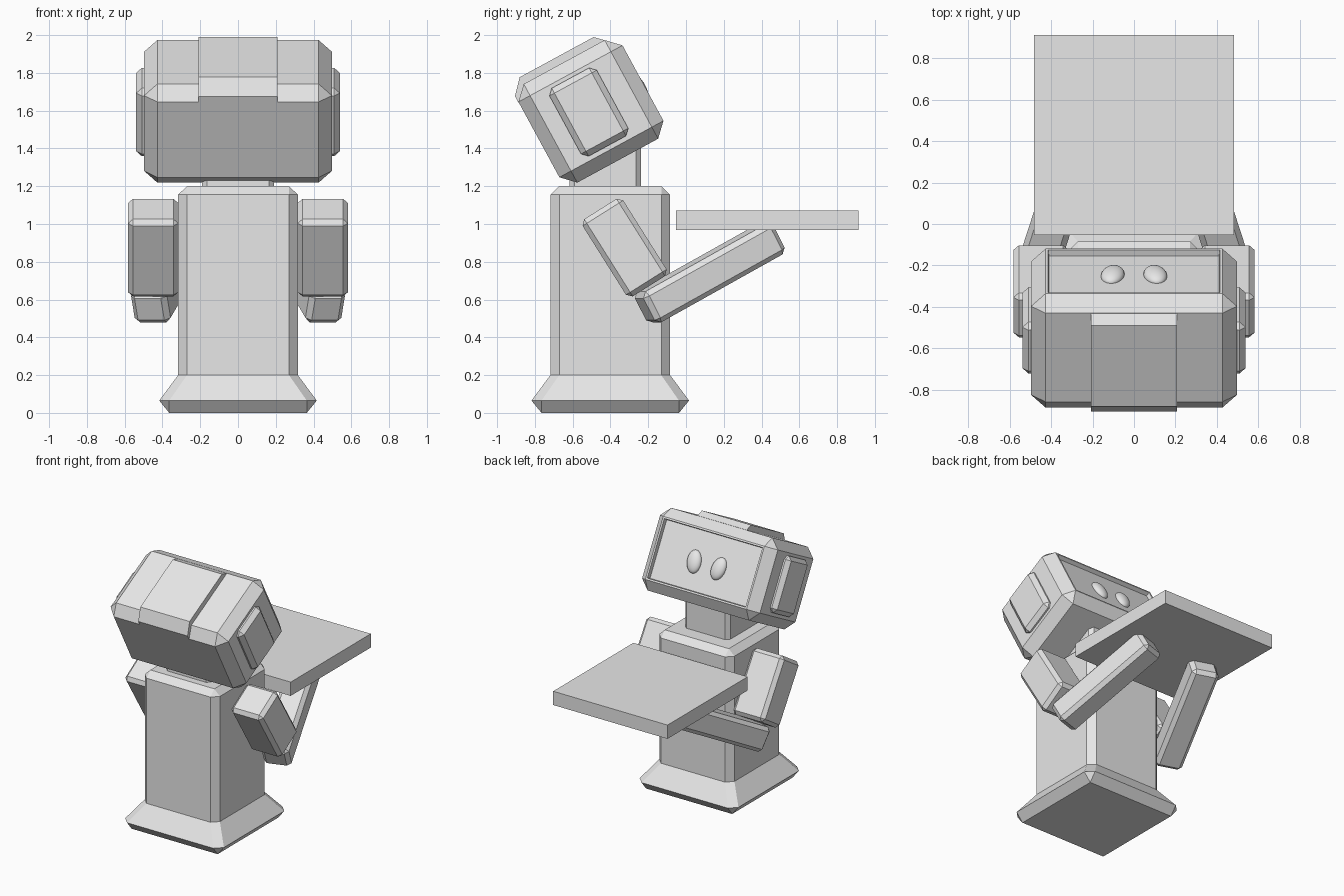
import bpy
import bmesh
from math import radians
from mathutils import Matrix, Vector

if "Cube" in bpy.data.objects:
    bpy.data.objects.remove(bpy.data.objects["Cube"], do_unlink=True)

grey = bpy.data.materials.new("plain grey")
grey.use_nodes = True
grey.diffuse_color = (0.8, 0.8, 0.8, 1)
grey.node_tree.nodes["Principled BSDF"].inputs["Base Color"].default_value = (0.8, 0.8, 0.8, 1)


def finish(name, bm, matrix=Matrix()):
    """Turn a bmesh into a named grey object."""
    bmesh.ops.transform(bm, matrix=matrix, verts=bm.verts)
    bmesh.ops.recalc_face_normals(bm, faces=bm.faces)
    mesh = bpy.data.meshes.new(name)
    bm.to_mesh(mesh)
    bm.free()
    mesh.materials.append(grey)
    obj = bpy.data.objects.new(name, mesh)
    bpy.context.collection.objects.link(obj)
    return obj


def box(size, centre=(0, 0, 0), bevel=0):
    """Box with optional single-step chamfers."""
    bm = bmesh.new()
    bmesh.ops.create_cube(bm, size=1)
    bmesh.ops.scale(bm, vec=size, verts=bm.verts)
    bmesh.ops.translate(bm, vec=centre, verts=bm.verts)
    if bevel:
        bmesh.ops.bevel(bm, geom=bm.edges[:], offset=bevel, segments=1,
                        profile=0.5, affect='EDGES')
    return bm


def tilt(degrees):
    return Matrix.Rotation(radians(degrees), 4, 'X')


def turn(degrees):
    return Matrix.Rotation(radians(degrees), 4, 'Z')


# Body with flared foot: stacked chamfered squares (half width, corner cut, height)
body_y = -0.401
rings = []
bm = bmesh.new()
for half, cut, z in ((0.364, 0, 0), (0.417, 0.053, 0.065), (0.317, 0.047, 0.2),
                     (0.317, 0.047, 1.155), (0.27, 0, 1.2)):
    inner = half - cut
    ring = []
    for sx, sy in ((1, 1), (-1, 1), (-1, -1), (1, -1)):
        pair = [(sx * half, sy * inner), (sx * inner, sy * half)]
        if sx * sy < 0:
            pair.reverse()
        ring += [bm.verts.new((x, y + body_y, z)) for x, y in pair]
    rings.append(ring)
for low, high in zip(rings, rings[1:]):
    for i in range(8):
        j = (i + 1) % 8
        bm.faces.new((low[i], low[j], high[j], high[i]))
bm.faces.new(rings[0])
bm.faces.new(rings[-1])
bmesh.ops.remove_doubles(bm, verts=bm.verts, dist=0.0005)
finish("body", bm)

finish("neck", box((0.38, 0.38, 0.35), (0, -0.427, 1.325), 0.027))

# Head, built upright and tilted back, with a sunken face panel
head_tilt = tilt(28.5)
bm = box((0.994, 0.627, 0.594), (0, 0.3195, 1.643), 0.07)
face = max(bm.faces, key=lambda f: f.normal.y * f.calc_area())
bmesh.ops.inset_individual(bm, faces=[face], thickness=0.018)
bmesh.ops.inset_individual(bm, faces=[face], thickness=0.005, depth=-0.03)
finish("head", bm, head_tilt)

# Raised band over the top of the head
profile = ((0.004, 1.865), (0.004, 1.905), (0.074, 1.982), (0.519, 1.982),
           (0.561, 1.941), (0.5, 1.9), (0.1, 1.9))
bm = bmesh.new()
strip = bm.faces.new([bm.verts.new((-0.208, y, z)) for y, z in profile])
grown = bmesh.ops.extrude_face_region(bm, geom=[strip])["geom"]
bmesh.ops.translate(bm, vec=(0.416, 0, 0),
                    verts=[v for v in grown if isinstance(v, bmesh.types.BMVert)])
finish("head_band", bm, head_tilt)

# Paired parts
for side, s in (("left", 1), ("right", -1)):
    finish(side + "_ear",
           box((0.1, 0.285, 0.41), (s * 0.489, 0.308, 1.645), 0.03), head_tilt)

    bm = bmesh.new()
    bmesh.ops.create_uvsphere(bm, u_segments=24, v_segments=16, radius=1)
    place = (head_tilt @ Matrix.Translation((s * 0.103, 0.603, 1.63))
             @ Matrix.Rotation(radians(s * 10), 4, 'Y')
             @ Matrix.Diagonal((0.056, 0.035, 0.083, 1)))
    eye = finish(side + "_eye", bm, place)
    eye.data.shade_smooth()

    finish(side + "_upper_arm", box((0.266, 0.254, 0.483), bevel=0.026),
           Matrix.Translation((s * 0.449, -0.325, 0.875)) @ tilt(32.2))

    finish(side + "_forearm", box((0.2, 0.82, 0.185), bevel=0.027),
           Matrix.Translation((s * 0.357, 0.126, 0.741)) @ turn(s * 18) @ tilt(28))

# Tray carried on the forearms
finish("tray", box((0.965, 0.966, 0.105), (0, 0.429, 1.02)))
